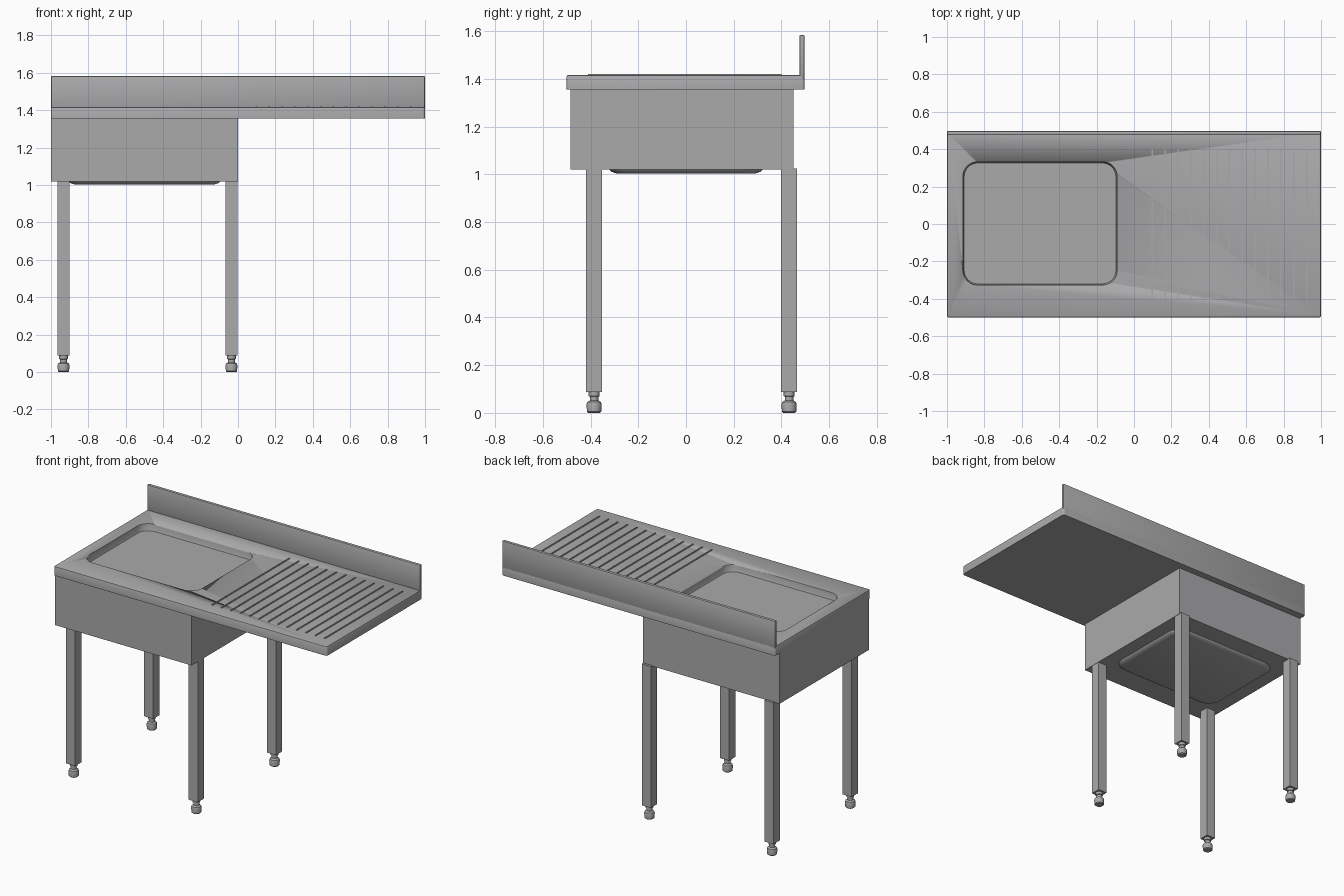
import bpy, bmesh, math

if "Cube" in bpy.data.objects:
    bpy.data.objects.remove(bpy.data.objects["Cube"])

GREY = (0.40, 0.40, 0.41, 1)
steel = bpy.data.materials.new("brushed steel")
steel.use_nodes = True
steel.diffuse_color = GREY
steel.node_tree.nodes["Principled BSDF"].inputs["Base Color"].default_value = GREY


def finish(name, bm, smooth=False):
    bmesh.ops.recalc_face_normals(bm, faces=bm.faces)
    mesh = bpy.data.meshes.new(name)
    bm.to_mesh(mesh)
    bm.free()
    mesh.materials.append(steel)
    obj = bpy.data.objects.new(name, mesh)
    bpy.context.collection.objects.link(obj)
    if smooth:
        bpy.ops.object.select_all(action='DESELECT')
        obj.select_set(True)
        bpy.context.view_layer.objects.active = obj
        bpy.ops.object.shade_smooth_by_angle(angle=math.radians(35))
    return obj


def loft(name, rings, smooth=True):
    """Skin a stack of equal point rings and cap both ends."""
    bm = bmesh.new()
    loops = [[bm.verts.new(p) for p in ring] for ring in rings]
    for a, b in zip(loops, loops[1:]):
        for i in range(len(a)):
            j = (i + 1) % len(a)
            bm.faces.new((a[i], a[j], b[j], b[i]))
    bm.faces.new(loops[0])
    bm.faces.new(loops[-1])
    return finish(name, bm, smooth)


def box(name, x, y, z, bevel=0):
    bm = bmesh.new()
    bmesh.ops.create_cube(bm, size=1)
    for v in bm.verts:
        for i, (lo, hi) in enumerate((x, y, z)):
            v.co[i] = lo if v.co[i] < 0 else hi
    if bevel:
        bmesh.ops.bevel(bm, geom=bm.edges[:], offset=bevel, segments=2,
                        profile=0.5, affect='EDGES')
    return finish(name, bm, bevel > 0)


def rounded(x, y, z, radius, inset=0, steps=8):
    """Rounded rectangle ring at height z."""
    x0, x1, y0, y1 = x[0] + inset, x[1] - inset, y[0] + inset, y[1] - inset
    r = radius - inset
    corners = ((x1 - r, y1 - r), (x0 + r, y1 - r), (x0 + r, y0 + r), (x1 - r, y0 + r))
    ring = []
    for q, (cx, cy) in enumerate(corners):
        for s in range(steps + 1):
            a = math.pi / 2 * (q + s / steps)
            ring.append((cx + r * math.cos(a), cy + r * math.sin(a), z))
    return ring


def circle(x, y, z, r, n=20):
    return [(x + r * math.cos(math.tau * i / n), y + r * math.sin(math.tau * i / n), z)
            for i in range(n)]


# Counter slab with softened rim
TOP = 1.416
wide, deep = (-1, 1), (-0.5, 0.497)
counter = loft("counter_top", [rounded(wide, deep, z, 0.012, i, 3)
                               for z, i in ((1.355, 0), (TOP - 0.006, 0),
                                            (TOP - 0.002, 0.002), (TOP, 0.006))])

# Basin recess cut into the counter
bx, by = (-0.92, -0.085), (-0.332, 0.338)
cutter = loft("basin_cutter", [rounded(bx, by, z, 0.085, i)
                               for z, i in ((1.372, 0.012), (1.38, 0.008),
                                            (TOP - 0.006, 0.006), (TOP + 0.02, 0))])
cut = counter.modifiers.new("basin", 'BOOLEAN')
cut.operation, cut.object, cut.solver = 'DIFFERENCE', cutter, 'EXACT'
bpy.context.view_layer.objects.active = counter
bpy.ops.object.modifier_apply(modifier=cut.name)
bpy.data.objects.remove(cutter)

# Splashback along the rear edge
box("splashback", (-1, 1), (0.475, 0.497), (1.40, 1.583), 0.006)

# Drainer ribs
for i in range(13):
    x = 0.098 + i * 0.0687
    box(f"drainer_rib_{i + 1}", (x - 0.004, x + 0.004), (-0.41, 0.40), (1.41, 1.421))

# Cabinet shell and the bowl bottom that shows beneath it
box("sink_cabinet", (-1, 0), (-0.485, 0.45), (1.02, 1.355))
loft("bowl_bottom", [rounded((-0.91, -0.09), (-0.325, 0.325), z, 0.1, i)
                     for z, i in ((1.03, 0), (1.02, 0.003), (1.010, 0.014), (1.003, 0.035))])

# Square legs with threaded neck and adjustable foot
FOOT = ((0, 0.024), (0.005, 0.030), (0.035, 0.032), (0.045, 0.029),
        (0.052, 0.018), (0.068, 0.018), (0.070, 0.023), (0.095, 0.023))
for side, x in (("right", -0.933), ("left", -0.035)):
    for end, y in (("front", -0.385), ("back", 0.432)):
        box(f"{end}_{side}_leg", (x - 0.033, x + 0.033), (y - 0.033, y + 0.033), (0.088, 1.024))
        loft(f"{end}_{side}_foot", [circle(x, y, z, r) for z, r in FOOT])
